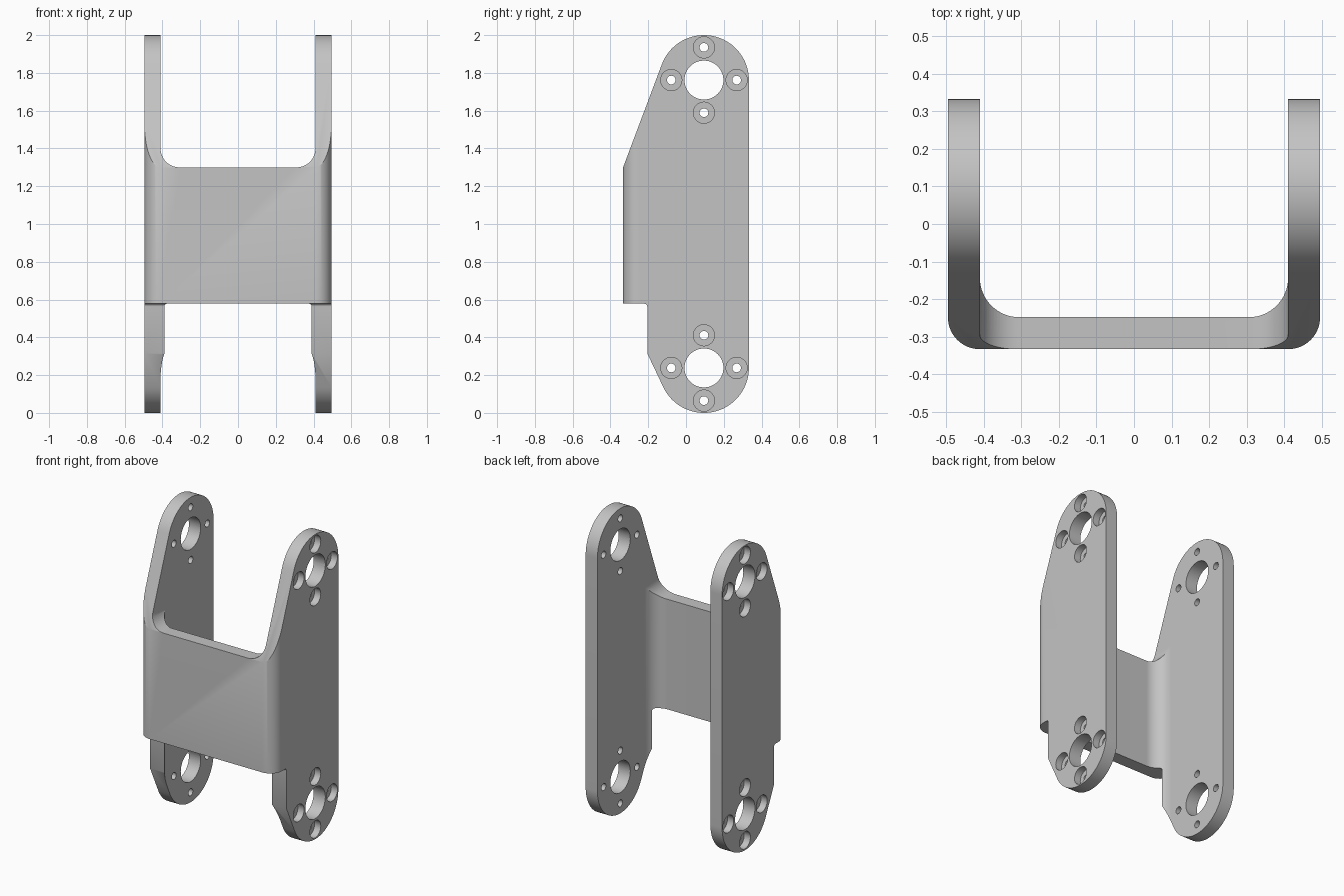
import bpy
import bmesh
from math import sin, cos, pi, acos, atan2, hypot

if "Cube" in bpy.data.objects:
    bpy.data.objects.remove(bpy.data.objects["Cube"])

HALF_X, HALF_Y, WALL = 0.495, 0.333, 0.085
INNER_X = HALF_X - WALL
END_R, END_Y = 0.238, 0.095
END_Z = (END_R, 2 - END_R)
WEB_TOP, WEB_BOTTOM = 1.30, 0.578
BOLT_RING = 0.173


def arc(cx, cy, r, a0, a1, steps=16):
    return [(cx + r * cos(a0 + (a1 - a0) * i / steps),
             cy + r * sin(a0 + (a1 - a0) * i / steps)) for i in range(steps + 1)]


def mirrored(half):
    """Close a left-hand half profile with its mirror image."""
    return half + [(-x, y) for x, y in reversed(half)]


def add_prism(bm, points, place, lo, hi):
    a = [bm.verts.new(place(u, v, lo)) for u, v in points]
    b = [bm.verts.new(place(u, v, hi)) for u, v in points]
    bm.faces.new(a)
    bm.faces.new(b[::-1])
    for i in range(len(a)):
        j = (i + 1) % len(a)
        bm.faces.new((a[i], b[i], b[j], a[j]))


def make_object(name, prisms):
    bm = bmesh.new()
    for prism in prisms:
        add_prism(bm, *prism)
    bmesh.ops.recalc_face_normals(bm, faces=bm.faces)
    mesh = bpy.data.meshes.new(name)
    bm.to_mesh(mesh)
    bm.free()
    obj = bpy.data.objects.new(name, mesh)
    bpy.context.collection.objects.link(obj)
    return obj


def boolean(target, cutter, operation):
    bpy.context.view_layer.objects.active = target
    mod = target.modifiers.new(cutter.name, "BOOLEAN")
    mod.operation, mod.solver, mod.object = operation, "EXACT", cutter
    bpy.ops.object.modifier_apply(modifier=mod.name)
    bpy.data.objects.remove(cutter)


def along_x(u, v, w):
    return (w, u, v)


def along_y(u, v, w):
    return (u, w, v)


def along_z(u, v, w):
    return (u, v, w)


def tangent_angle(py, pz, cz, side):
    """Angle on an end circle where the line from (py, pz) touches it."""
    dy, dz = py - END_Y, pz - cz
    return (atan2(dz, dy) % (2 * pi)) + side * acos(END_R / hypot(dy, dz))


# U-shaped channel, seen from above
outer_r, inner_r = WALL, 0.105
floor_y = WALL - HALF_Y
half = arc(INNER_X - inner_r, floor_y + inner_r, inner_r, -pi / 2, 0)
half += [(INNER_X, 0.5), (HALF_X, 0.5)]
outer = arc(HALF_X - outer_r, outer_r - HALF_Y, outer_r, 0, -pi / 2)
section = mirrored(half + outer)
bracket = make_object("bracket", [(section, along_z, -0.1, 2.1)])

# Side outline: rounded ends, sloping upper front, stepped lower front
top = arc(END_Y, END_Z[1], END_R, 0,
          tangent_angle(-HALF_Y, WEB_TOP, END_Z[1], -1), 40)
ty, tz = top[-1]
slope = (tz - WEB_TOP) / (ty + HALF_Y)
front = -0.4
step_y, step_r, knee_z = -0.205, 0.015, 0.315
outline = top + [(front, WEB_TOP + slope * (front + HALF_Y)), (front, WEB_BOTTOM)]
outline += arc(step_y - step_r, WEB_BOTTOM - step_r, step_r, pi / 2, 0, 6)
outline += [(step_y, knee_z)]
outline += arc(END_Y, END_Z[0], END_R,
               tangent_angle(step_y, knee_z, END_Z[0], 1), 2 * pi, 40)
boolean(bracket, make_object("side_outline", [(outline, along_x, -0.6, 0.6)]), "INTERSECT")

# Opening above the web, with rounded lower corners
r = 0.1
opening = mirrored(arc(INNER_X - r, WEB_TOP + r, r, -pi / 2, 0) + [(INNER_X, 2.2)])
boolean(bracket, make_object("opening", [(opening, along_y, -0.5, -0.1)]), "DIFFERENCE")

# Bearing holes, bolt holes and outer counterbores at both ends
holes, counterbores = [], []
for cz in END_Z:
    holes.append((arc(END_Y, cz, 0.103, 0, 2 * pi, 48)[:-1], along_x, -0.6, 0.6))
    for k in range(4):
        y = END_Y + BOLT_RING * cos(k * pi / 2)
        z = cz + BOLT_RING * sin(k * pi / 2)
        holes.append((arc(y, z, 0.023, 0, 2 * pi, 24)[:-1], along_x, -0.6, 0.6))
        for side in (-1, 1):
            counterbores.append((arc(y, z, 0.056, 0, 2 * pi, 32)[:-1], along_x,
                                 side * (HALF_X - 0.045), side * 0.6))
boolean(bracket, make_object("holes", holes), "DIFFERENCE")
boolean(bracket, make_object("counterbores", counterbores), "DIFFERENCE")

# Plain grey finish
grey = bpy.data.materials.new("grey")
grey.use_nodes = True
colour = (0.55, 0.55, 0.55, 1)
grey.diffuse_color = colour
grey.node_tree.nodes["Principled BSDF"].inputs["Base Color"].default_value = colour
bracket.data.materials.clear()
bracket.data.materials.append(grey)

bpy.ops.object.select_all(action="DESELECT")
bracket.select_set(True)
bpy.context.view_layer.objects.active = bracket
bpy.ops.object.shade_smooth_by_angle(angle=pi / 7)
